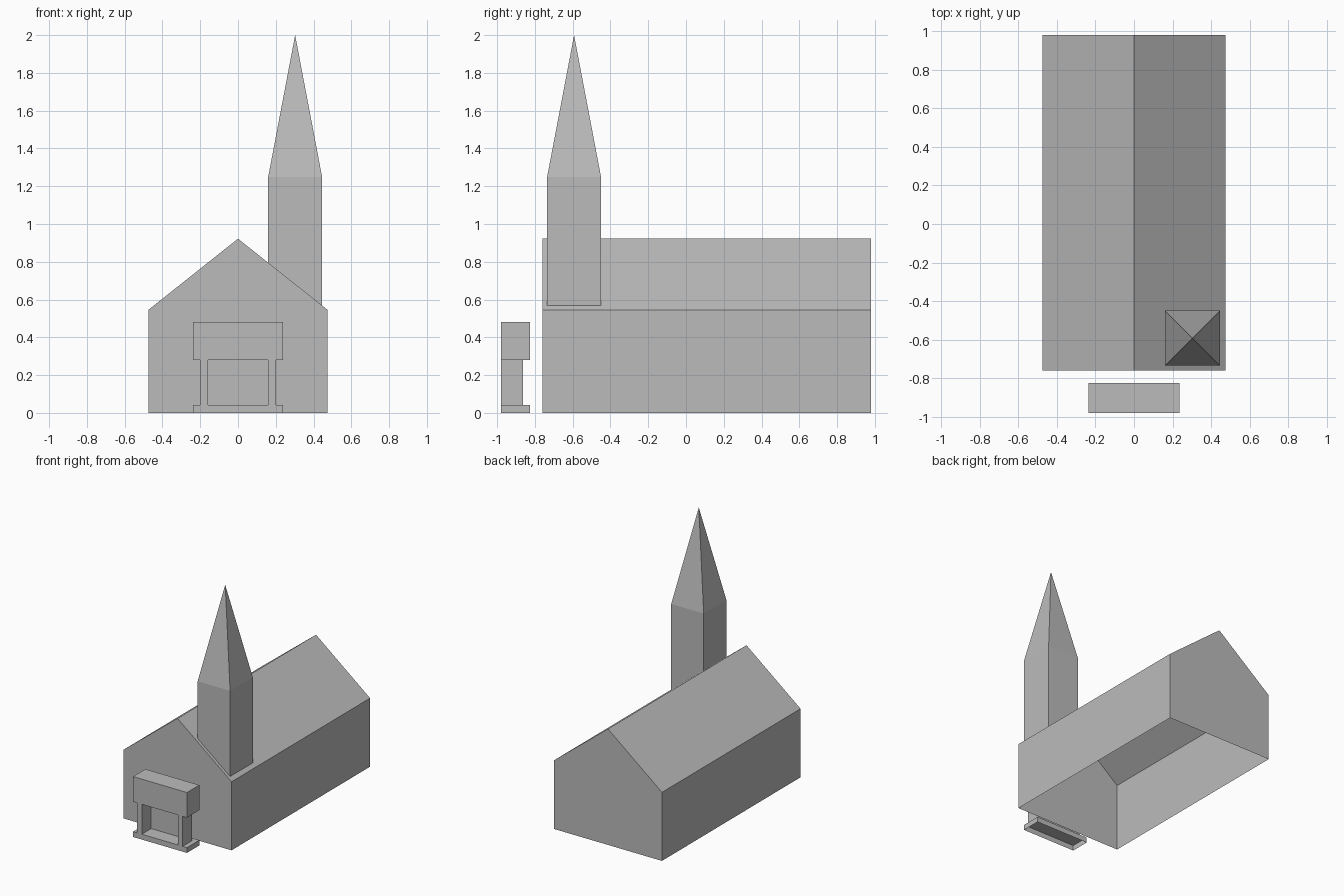
import bpy
import bmesh

cube = bpy.data.objects.get("Cube")
if cube:
    bpy.data.objects.remove(cube, do_unlink=True)

stone = bpy.data.materials.new("plain grey")
stone.use_nodes = True
stone.diffuse_color = (0.5, 0.5, 0.5, 1)
stone.node_tree.nodes["Principled BSDF"].inputs["Base Color"].default_value = (0.5, 0.5, 0.5, 1)

# Main dimensions
HALF, FRONT, BACK = 0.475, -0.76, 0.98
EAVE, RIDGE = 0.545, 0.922
TX0, TX1, TY0, TY1 = 0.16, 0.445, -0.735, -0.45
TOWER_TOP, SPIRE_TOP = 1.25, 2.0


def roof_z(x):
    return RIDGE - abs(x) * (RIDGE - EAVE) / HALF


def make(name, polygons):
    """Flat-shaded object from a list of polygons, welded at shared corners."""
    bm = bmesh.new()
    for poly in polygons:
        bm.faces.new([bm.verts.new(p) for p in poly])
    bmesh.ops.remove_doubles(bm, verts=bm.verts, dist=0.0001)
    bmesh.ops.recalc_face_normals(bm, faces=bm.faces)
    mesh = bpy.data.meshes.new(name)
    bm.to_mesh(mesh)
    bm.free()
    mesh.materials.append(stone)
    obj = bpy.data.objects.new(name, mesh)
    bpy.context.collection.objects.link(obj)
    return obj


def box(x0, x1, y0, y1, z0, z1, skip=""):
    """Outward-facing box polygons; skip leaves out sides (b = bottom, t = top)."""
    ring = [(x0, y0), (x1, y0), (x1, y1), (x0, y1)]
    polys = []
    for i in range(4):
        a, b = ring[i], ring[(i + 1) % 4]
        polys.append([(*a, z0), (*b, z0), (*b, z1), (*a, z1)])
    if "t" not in skip:
        polys.append([(*p, z1) for p in ring])
    if "b" not in skip:
        polys.append([(*p, z0) for p in reversed(ring)])
    return polys


# Nave walls: thin shell, open underneath
walls = []
for y in (FRONT, BACK):
    walls.append([(-HALF, y, 0), (HALF, y, 0), (HALF, y, EAVE), (0, y, RIDGE), (-HALF, y, EAVE)])
for x in (-HALF, HALF):
    walls.append([(x, FRONT, 0), (x, BACK, 0), (x, BACK, EAVE), (x, FRONT, EAVE)])
make("nave_walls", walls)

# Roof slopes, with an opening where the tower rises
roof = [[(-HALF, FRONT, EAVE), (0, FRONT, RIDGE), (0, BACK, RIDGE), (-HALF, BACK, EAVE)]]
xs, ys = [0, TX0, TX1, HALF], [FRONT, TY0, TY1, BACK]
for i in range(3):
    for j in range(3):
        if (i, j) != (1, 1):
            corners = [(xs[i], ys[j]), (xs[i + 1], ys[j]), (xs[i + 1], ys[j + 1]), (xs[i], ys[j + 1])]
            roof.append([(x, y, roof_z(x)) for x, y in corners])
make("roof", roof)

# Tower standing on the slope, and its spire
ring = [(TX0, TY0), (TX1, TY0), (TX1, TY1), (TX0, TY1)]
tip = ((TX0 + TX1) / 2, (TY0 + TY1) / 2, SPIRE_TOP)
tower, spire = [], []
for i in range(4):
    a, b = ring[i], ring[(i + 1) % 4]
    tower.append([(*a, roof_z(a[0])), (*b, roof_z(b[0])), (*b, TOWER_TOP), (*a, TOWER_TOP)])
    spire.append([(*a, TOWER_TOP), (*b, TOWER_TOP), tip])
make("tower", tower)
make("spire", spire)

# Free-standing porch: step, posts, lintel and recessed door
PF, PB, PM, PW = -0.98, -0.825, -0.862, 0.237
STEP, HEAD, TOP = 0.042, 0.28, 0.48
make("porch_step", box(-PW, PW, PF, PB, 0, STEP, "b"))
make("porch_lintel", box(-PW, PW, PF, PB, HEAD, TOP))
for name, s in (("right_post", -1), ("left_post", 1)):
    x0, x1 = sorted((s * 0.16, s * 0.2))
    make(name, box(x0, x1, PF, PM, STEP, HEAD, "bt"))
make("door", [[(-0.16, PM, STEP), (0.16, PM, STEP), (0.16, PM, HEAD), (-0.16, PM, HEAD)]])
